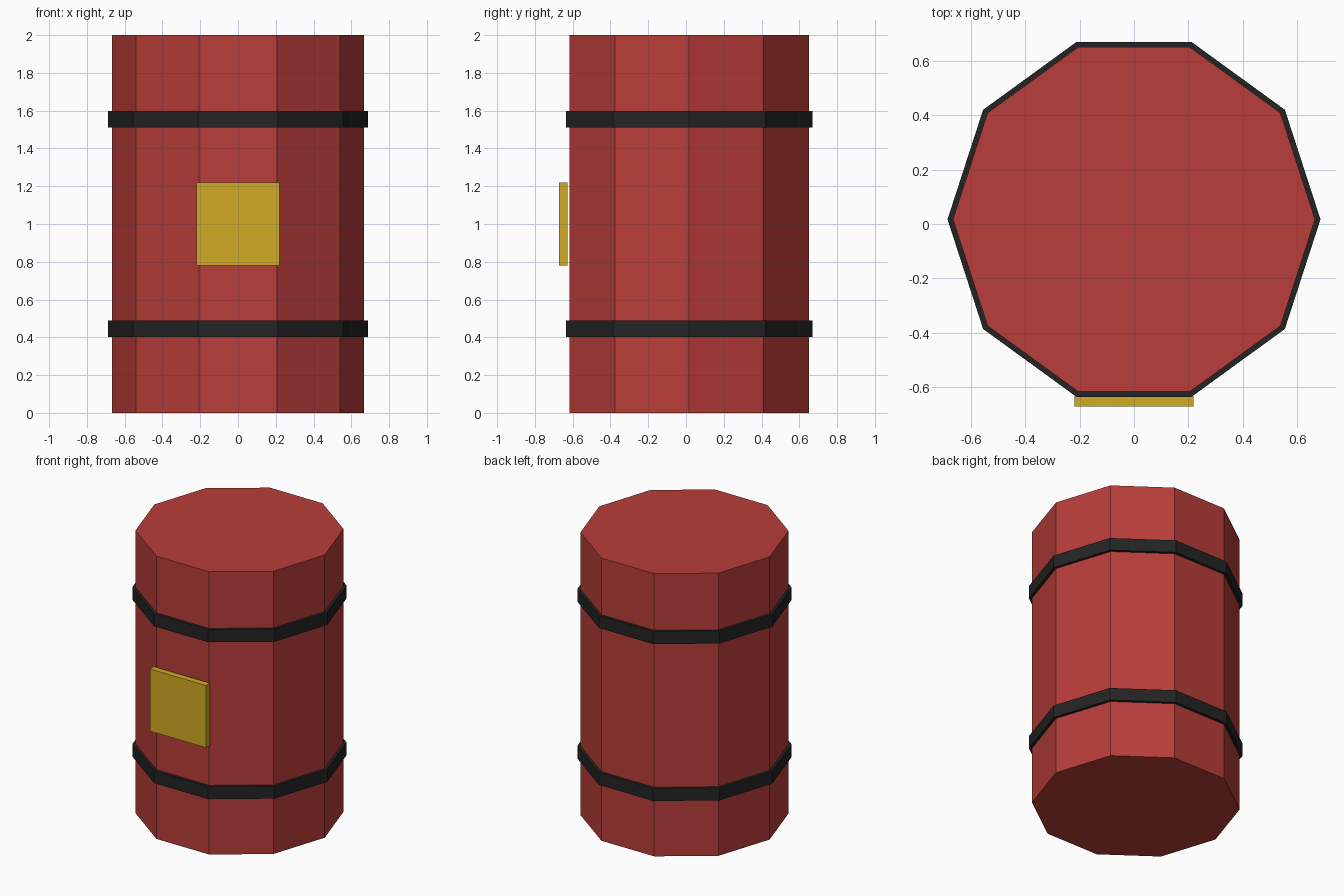
import bpy
import math

if "Cube" in bpy.data.objects:
    bpy.data.objects.remove(bpy.data.objects["Cube"])

SIDES = 10
CENTRE_Y = 0.017


def material(name, rgb):
    mat = bpy.data.materials.new(name)
    mat.diffuse_color = (*rgb, 1.0)
    mat.use_nodes = True
    mat.node_tree.nodes["Principled BSDF"].inputs["Base Color"].default_value = mat.diffuse_color
    return mat


red = material("barrel red", (0.48, 0.047, 0.041))
black = material("band black", (0.017, 0.017, 0.017))
yellow = material("label yellow", (0.64, 0.41, 0.018))


def drum(name, radius, z_low, z_high, mat):
    # Ten-sided prism with corners on the x axis and a flat side facing front
    bpy.ops.mesh.primitive_cylinder_add(
        vertices=SIDES, radius=radius, depth=z_high - z_low,
        location=(0, CENTRE_Y, (z_low + z_high) / 2),
        rotation=(0, 0, math.pi / SIDES))
    obj = bpy.context.object
    obj.name = name
    obj.data.materials.append(mat)
    return obj


# Barrel body
drum("barrel_body", 0.667, 0.0, 2.0, red)

# Two raised hoops
for name, z in (("lower_band", 0.445), ("upper_band", 1.555)):
    drum(name, 0.687, z - 0.0445, z + 0.0445, black)

# Square label plate standing just off the front face
bpy.ops.mesh.primitive_cube_add(size=1, location=(0, -0.65, 1.0))
label = bpy.context.object
label.name = "front_label"
label.scale = (0.44, 0.044, 0.44)
bpy.ops.object.transform_apply(location=False, rotation=False, scale=True)
label.data.materials.append(yellow)
